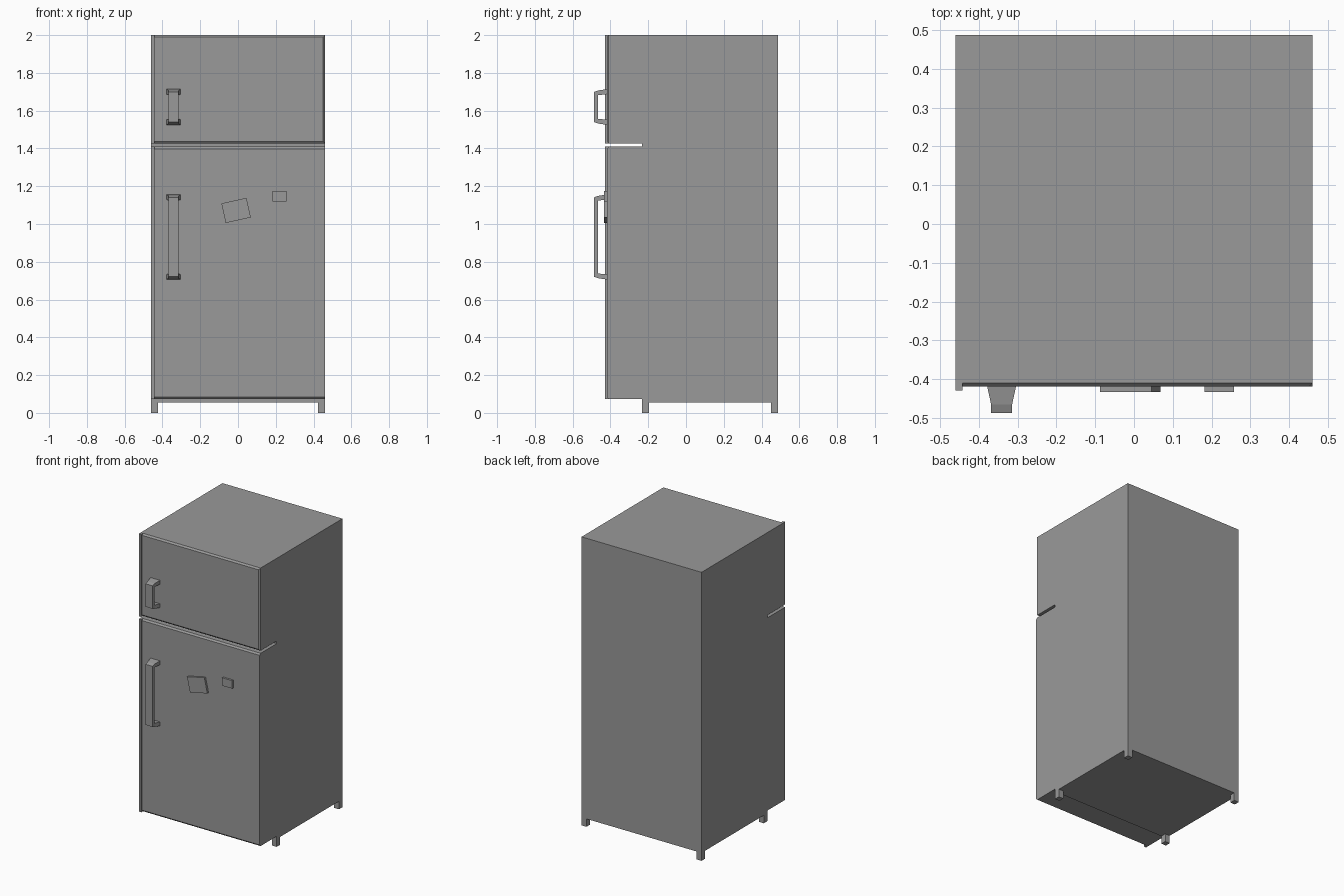
import bpy, bmesh, math
from mathutils import Matrix, Vector

if "Cube" in bpy.data.objects:
    bpy.data.objects.remove(bpy.data.objects["Cube"])

# Dark grey paint shared by all parts
GREY = bpy.data.materials.new("grey_paint")
GREY.diffuse_color = (0.32, 0.32, 0.32, 1)
GREY.use_nodes = True
GREY.node_tree.nodes["Principled BSDF"].inputs["Base Color"].default_value = GREY.diffuse_color


def add_mesh(name, verts, faces):
    me = bpy.data.meshes.new(name)
    me.from_pydata(verts, [], faces)
    me.materials.append(GREY)
    bm = bmesh.new()
    bm.from_mesh(me)
    bmesh.ops.recalc_face_normals(bm, faces=bm.faces)
    bm.to_mesh(me)
    bm.free()
    ob = bpy.data.objects.new(name, me)
    bpy.context.collection.objects.link(ob)
    return ob


def loft(name, rings):
    """Skin a chain of four-cornered rings and cap both ends."""
    verts = [v for ring in rings for v in ring]
    faces = [(0, 1, 2, 3)]
    for r in range(len(rings) - 1):
        a, b = r * 4, r * 4 + 4
        for i in range(4):
            j = (i + 1) % 4
            faces.append((a + i, b + i, b + j, a + j))
    n = len(verts)
    faces.append((n - 1, n - 2, n - 3, n - 4))
    return add_mesh(name, verts, faces)


def rect(x0, x1, z0, z1, y):
    return [(x0, y, z0), (x0, y, z1), (x1, y, z1), (x1, y, z0)]


def box(name, x0, x1, y0, y1, z0, z1):
    return loft(name, [rect(x0, x1, z0, z1, y0), rect(x0, x1, z0, z1, y1)])


W, BACK, SPLIT, FRONT = 0.46, 0.487, -0.233, -0.419

# Cabinet
box("cabinet", -W, W, SPLIT, BACK, 0.055, 2.0)

# Four square feet
for side, sx in (("left", -1), ("right", 1)):
    xs = sorted((sx * W, sx * 0.423))
    box("front_foot_" + side, *xs, SPLIT, SPLIT + 0.038, 0, 0.055)
    box("back_foot_" + side, *xs, BACK - 0.038, BACK, 0, 0.055)


# Doors with chamfered front edges and a raised strip on the left
def door(name, z0, z1, right_chamfer):
    c = 0.011
    loft(name, [
        rect(-W, W - right_chamfer, z0 + c, z1 - c, FRONT),
        rect(-W, W, z0, z1, -0.409),
        rect(-W, W, z0, z1, SPLIT),
    ])
    box(name + "_edge_strip", -W, -0.442, -0.429, -0.409, z0, z1)


door("fridge_door", 0.073, 1.409, 0.0)
door("freezer_door", 1.427, 2.0, 0.009)


# Handles: one U-shaped sweep with feet flaring toward the door
def handle(name, z0, z1):
    cx = -0.341

    def ring(yo, zo, yi, zi, hw):
        return [(cx - hw, yo, zo), (cx + hw, yo, zo),
                (cx + hw, yi, zi), (cx - hw, yi, zi)]

    def foot(z, s):
        return [ring(FRONT, z, FRONT, z + s * 0.027, 0.037),
                ring(-0.465, z + s * 0.007, -0.457, z + s * 0.031, 0.027),
                ring(-0.487, z + s * 0.015, -0.466, z + s * 0.032, 0.027)]

    loft(name, foot(z0, 1) + foot(z1, -1)[::-1])


handle("fridge_handle", 0.706, 1.156)
handle("freezer_handle", 1.525, 1.714)

# Notes stuck on the lower door
note = box("tilted_note", -0.068, 0.068, -0.014, 0.001, -0.053, 0.053)
note.data.transform(Matrix.Translation(Vector((-0.01, FRONT, 1.072)))
                    @ Matrix.Rotation(math.radians(-12.5), 4, 'Y'))
box("small_note", 0.182, 0.258, -0.433, FRONT + 0.001, 1.119, 1.174)
